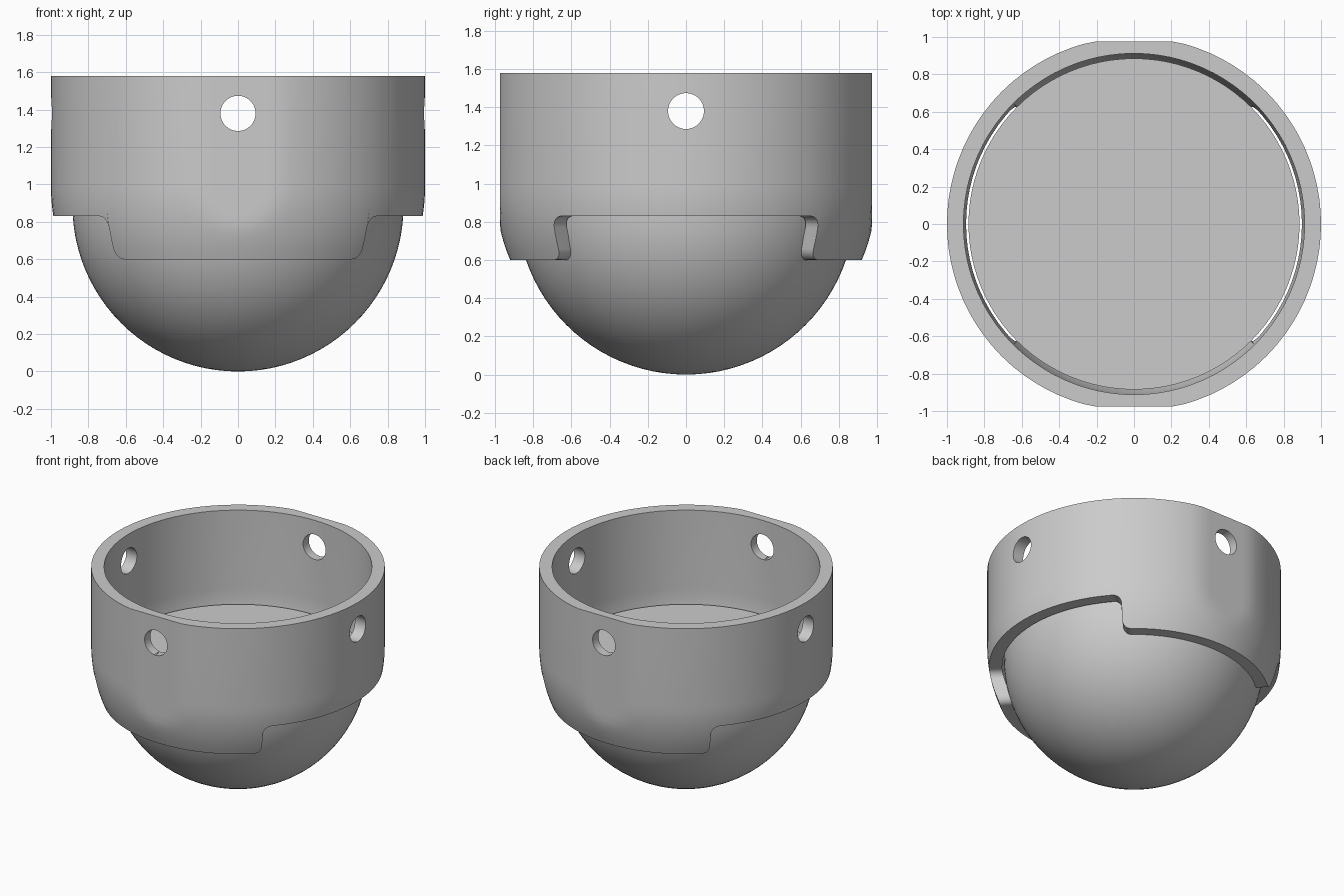
import bpy, bmesh, math
from math import sin, cos, pi, sqrt, radians

if "Cube" in bpy.data.objects:
    bpy.data.objects.remove(bpy.data.objects["Cube"], do_unlink=True)

grey = bpy.data.materials.new("plain grey")
grey.use_nodes = True
colour = (0.6, 0.6, 0.6, 1)
grey.diffuse_color = colour
grey.node_tree.nodes["Principled BSDF"].inputs["Base Color"].default_value = colour

TOP, SPRING, HIGH, LOW = 1.58, 0.99, 0.83, 0.60   # collar heights
OUTER, INNER, FLAT = 1.0, 0.912, 0.975            # collar radii and flat sides
BALL = 0.885


def make_object(name, bm):
    bmesh.ops.recalc_face_normals(bm, faces=bm.faces)
    mesh = bpy.data.meshes.new(name)
    bm.to_mesh(mesh)
    bm.free()
    obj = bpy.data.objects.new(name, mesh)
    bpy.context.collection.objects.link(obj)
    mesh.materials.append(grey)
    return obj


def smooth(obj):
    bpy.ops.object.select_all(action='DESELECT')
    obj.select_set(True)
    bpy.context.view_layer.objects.active = obj
    bpy.ops.object.shade_smooth_by_angle(angle=radians(35))


def revolve(name, profile, steps):
    bm = bmesh.new()
    verts = [bm.verts.new((r, 0, z)) for r, z in profile]
    edges = [bm.edges.new(pair) for pair in zip(verts, verts[1:])]
    bmesh.ops.spin(bm, geom=verts + edges, cent=(0, 0, 0), axis=(0, 0, 1),
                   angle=2 * pi, steps=steps, use_merge=True)
    bmesh.ops.remove_doubles(bm, verts=bm.verts, dist=1e-5)
    return make_object(name, bm)


# Half ball with a flat top
arc = [(BALL * sin(t), BALL * (1 - cos(t))) for t in (pi / 2 * i / 24 for i in range(25))]
smooth(revolve("half_ball", arc + [(0, BALL)], 96))


# Lower edge of the collar over a quarter turn: high at the sides, low at front and back
def quarter_edge(fillet=0.06, steps=5):
    bend = [pi / 2 * i / steps for i in range(steps + 1)]
    edge = [(radians(a), HIGH) for a in range(0, 41, 4)]
    edge += [(pi / 4 - fillet + fillet * sin(t), HIGH - fillet * (1 - cos(t))) for t in bend]
    edge += [(pi / 4 + 0.001 + fillet * (1 - cos(t)), LOW + fillet * (1 - sin(t))) for t in bend]
    return edge + [(radians(a), LOW) for a in range(50, 91, 4)]


def wall_radius(radius, z):
    return sqrt(radius ** 2 - max(0, SPRING - z) ** 2)


# Collar: straight wall above, rounded inwards below, flattened at front and back
quarter = quarter_edge()
half = quarter + [(pi - a, z) for a, z in reversed(quarter[:-1])]
edge = half[:-1] + [(a + pi, z) for a, z in half[:-1]]
bm = bmesh.new()
columns = []
for angle, bottom in edge:
    heights = [bottom + (SPRING - bottom) * i / 8 for i in range(9)] + [TOP]
    ring = []
    for radius, levels in ((OUTER, heights), (INNER, heights[::-1])):
        for z in levels:
            r = wall_radius(radius, z)
            y = max(-FLAT, min(FLAT, r * sin(angle)))
            ring.append(bm.verts.new((r * cos(angle), y, z)))
    columns.append(ring)
for a, b in zip(columns, columns[1:] + columns[:1]):
    for i in range(len(a)):
        j = (i + 1) % len(a)
        bm.faces.new((a[i], b[i], b[j], a[j]))
collar = make_object("collar", bm)

# Four round holes through the collar
for turn in (0, pi / 2):
    bpy.ops.mesh.primitive_cylinder_add(vertices=40, radius=0.094, depth=3,
                                        location=(0, 0, 1.38), rotation=(pi / 2, 0, turn))
    cutter = bpy.context.object
    cutter.name = "hole_cutter"
    cutter.hide_render = True
    cutter.data.materials.append(grey)
    cut = collar.modifiers.new("holes", 'BOOLEAN')
    cut.operation, cut.solver, cut.object = 'DIFFERENCE', 'EXACT', cutter
    bpy.context.view_layer.objects.active = collar
    bpy.ops.object.modifier_apply(modifier=cut.name)
    bpy.data.objects.remove(cutter, do_unlink=True)
smooth(collar)
